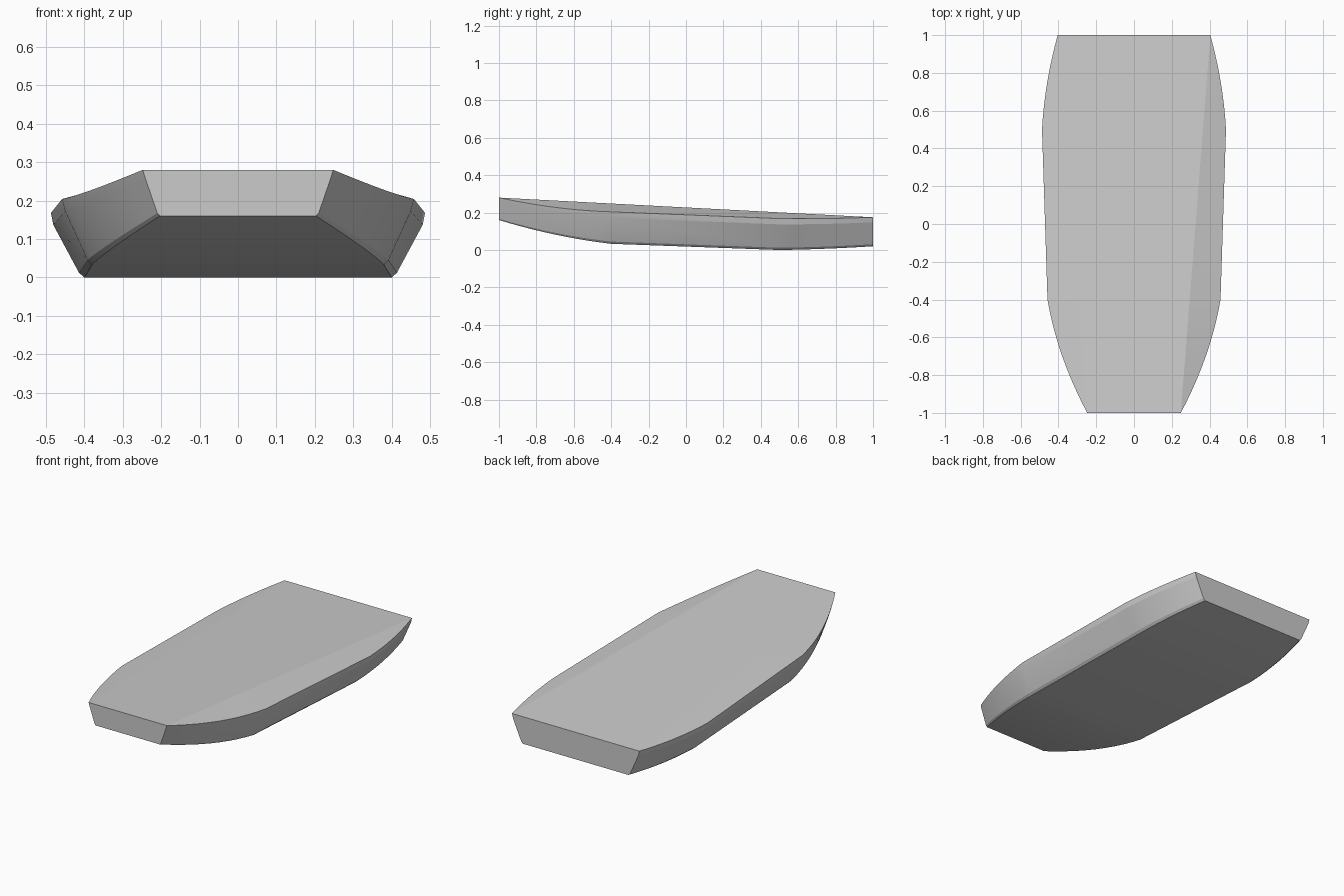
import bpy, bmesh, math

if "Cube" in bpy.data.objects:
    bpy.data.objects.remove(bpy.data.objects["Cube"])

# Hull cross-sections (half): y, then (x, z) from gunwale down to the bottom edge
BOW = (-1.0, [(0.248, 0.28), (0.242, 0.26), (0.21, 0.167), (0.203, 0.16)])
FORE = (-0.4, [(0.458, 0.204), (0.45, 0.172), (0.392, 0.045), (0.38, 0.033)])
AFT = (0.5, [(0.487, 0.168), (0.481, 0.137), (0.414, 0.012), (0.4, 0.0)])
STERN = (1.0, [(0.404, 0.175), (0.398, 0.148), (0.346, 0.031), (0.335, 0.02)])


def blend(a, b, count, bulge, sag):
    """Sections from a to b, bowed outward by bulge and downward by sag."""
    out = []
    for i in range(count):
        t = i / count
        k = 4 * t * (1 - t)
        pts = [(p[0] + (q[0] - p[0]) * t + bulge * k,
                p[1] + (q[1] - p[1]) * t - sag * k) for p, q in zip(a[1], b[1])]
        out.append((a[0] + (b[0] - a[0]) * t, pts))
    return out


sections = (blend(BOW, FORE, 10, 0.027, 0.014) + blend(FORE, AFT, 1, 0, 0)
            + blend(AFT, STERN, 8, 0.014, 0.003) + [STERN])

bm = bmesh.new()
rings = []
for i, (y, pts) in enumerate(sections):
    t = (y + 1) / 2
    # straight crease of the flat deck panel, running bow corner to stern corner
    crease = (0.248 + 0.156 * t, 0.28 - 0.105 * t)
    half = [crease] + pts if 0 < i < len(sections) - 1 else pts
    right = [bm.verts.new((x, y, z)) for x, z in half]
    left = [bm.verts.new((-x, y, z)) for x, z in half]
    if len(half) == 4:  # crease meets the gunwale at both ends
        right, left = [right[0]] + right, [left[0]] + left
    rings.append(right + left[::-1])


def face(verts):
    unique = list(dict.fromkeys(verts))
    if len(unique) > 2:
        bm.faces.new(unique)


# Deck, sides and bottom as strips around each pair of sections
for a, b in zip(rings, rings[1:]):
    for j in range(len(a)):
        k = (j + 1) % len(a)
        face([a[j], a[k], b[k], b[j]])
# Bow and stern transoms
face(rings[0])
face(rings[-1])
bmesh.ops.recalc_face_normals(bm, faces=bm.faces)

mesh = bpy.data.meshes.new("hull")
bm.to_mesh(mesh)
bm.free()
hull = bpy.data.objects.new("hull", mesh)
bpy.context.collection.objects.link(hull)

grey = bpy.data.materials.new("light grey")
grey.diffuse_color = (0.6, 0.6, 0.6, 1)
grey.use_nodes = True
grey.node_tree.nodes["Principled BSDF"].inputs["Base Color"].default_value = grey.diffuse_color
mesh.materials.append(grey)

bpy.context.view_layer.objects.active = hull
hull.select_set(True)
bpy.ops.object.shade_smooth_by_angle(angle=math.radians(11))
